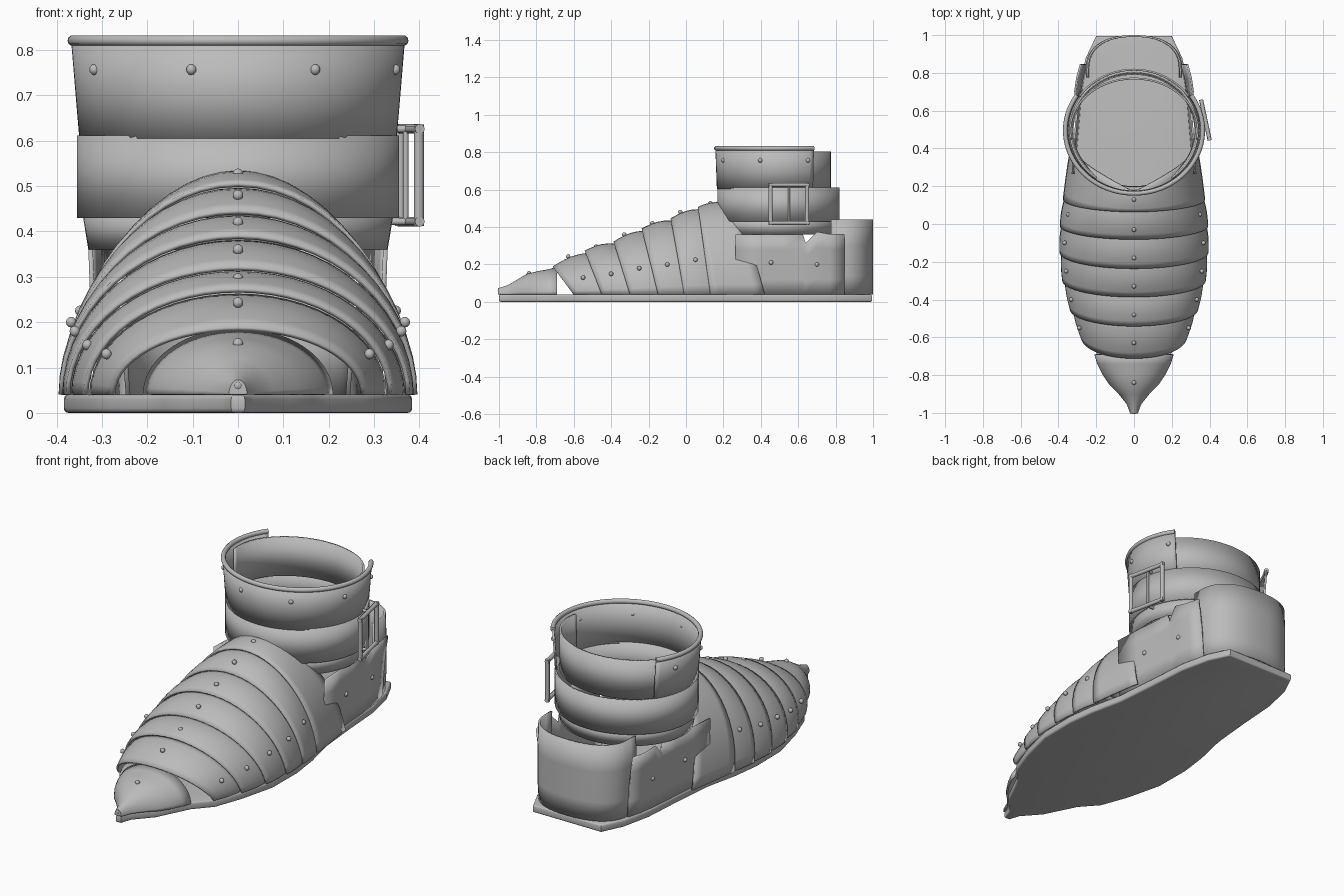
import bpy, bmesh, math
from mathutils import Vector

if "Cube" in bpy.data.objects:
    bpy.data.objects.remove(bpy.data.objects["Cube"])

steel = bpy.data.materials.new("steel grey")
steel.diffuse_color = (0.5, 0.5, 0.5, 1)
steel.use_nodes = True
steel.node_tree.nodes["Principled BSDF"].inputs["Base Color"].default_value = steel.diffuse_color
BASE = 0.04


def finish(name, bm, thick=0.0, angle=40):
    me = bpy.data.meshes.new(name)
    bmesh.ops.recalc_face_normals(bm, faces=bm.faces)
    bm.to_mesh(me)
    bm.free()
    ob = bpy.data.objects.new(name, me)
    bpy.context.collection.objects.link(ob)
    me.materials.append(steel)
    if thick:
        m = ob.modifiers.new("thickness", 'SOLIDIFY')
        m.thickness, m.offset = thick, 0
    bpy.ops.object.select_all(action='DESELECT')
    ob.select_set(True)
    bpy.context.view_layer.objects.active = ob
    bpy.ops.object.shade_smooth_by_angle(angle=math.radians(angle))
    return ob


def loft(name, rings, closed=False, thick=0.01, cap=False):
    bm = bmesh.new()
    vs = [[bm.verts.new(p) for p in r] for r in rings]
    n = len(rings[0])
    for a, b in zip(vs, vs[1:]):
        for i in range(n if closed else n - 1):
            j = (i + 1) % n
            bm.faces.new((a[i], a[j], b[j], b[i]))
    if cap:
        bm.faces.new(vs[0])
    return finish(name, bm, thick)


def arch(yt, yb, w, h, power=1.0, n=28):
    """Half-ellipse hoop, leaning from yb at the sole to yt at the crown."""
    pts = []
    for i in range(n + 1):
        a = math.pi * i / n
        s = math.sin(a)
        y = yt + (yb - yt) * max(0, 1 - s) ** power
        pts.append((w * math.cos(a), y, BASE + (h - BASE) * s))
    return pts


def oval(rx, ry, z, a0=0, a1=360, n=64, cy=0.495):
    """Arc in plan; angle 0 points to the front."""
    m = n if a1 - a0 == 360 else n + 1
    return [(rx * math.sin(t), cy - ry * math.cos(t), z)
            for t in (math.radians(a0 + (a1 - a0) * i / n) for i in range(m))]


def rod(name, pts, r):
    cu = bpy.data.curves.new(name, 'CURVE')
    cu.dimensions, cu.bevel_depth, cu.bevel_resolution = '3D', r, 3
    cu.use_fill_caps = True
    sp = cu.splines.new('POLY')
    sp.points.add(len(pts) - 1)
    for p, q in zip(sp.points, pts):
        p.co = (*q, 1)
    cu.materials.append(steel)
    ob = bpy.data.objects.new(name, cu)
    bpy.context.collection.objects.link(ob)
    return ob


# sole
half = [(0.015, -1), (0.035, -0.94), (0.115, -0.85), (0.165, -0.75), (0.2, -0.68),
        (0.28, -0.59), (0.335, -0.44), (0.382, -0.25), (0.384, -0.05), (0.365, 0.1),
        (0.325, 0.28), (0.305, 0.5), (0.29, 0.72), (0.255, 0.88), (0.2, 0.995)]
outline = half + [(-x, y) for x, y in reversed(half)]
bm = bmesh.new()
f = bm.faces.new([bm.verts.new((x, y, 0)) for x, y in outline])
up = bmesh.ops.extrude_face_region(bm, geom=[f])['geom']
bmesh.ops.translate(bm, vec=(0, 0, BASE), verts=[v for v in up if isinstance(v, bmesh.types.BMVert)])
rims = [e for e in bm.edges if abs(e.verts[0].co.z - e.verts[1].co.z) < 1e-4]
bmesh.ops.bevel(bm, geom=rims, offset=0.01, segments=3, affect='EDGES', profile=0.5)
finish("sole", bm)

# pointed toe cap
loft("toe_cap", [arch(y, y, w, h) for y, w, h in
     [(-1, 0.017, 0.07), (-0.95, 0.035, 0.085), (-0.9, 0.075, 0.115), (-0.85, 0.125, 0.145),
      (-0.79, 0.165, 0.16), (-0.74, 0.19, 0.168), (-0.69, 0.205, 0.182)]], cap=True)

# overlapping foot lames: crown y, sole y, half width, crown height of each front edge
edges = [(-0.71, -0.6, 0.275, 0.185), (-0.54, -0.45, 0.335, 0.27), (-0.385, -0.3, 0.375, 0.318),
         (-0.235, -0.15, 0.39, 0.388), (-0.08, -0.01, 0.388, 0.442), (0.065, 0.13, 0.372, 0.503),
         (0.17, 0.42, 0.33, 0.53)]
for k, (a, b) in enumerate(zip(edges, edges[1:])):
    last = k == 5
    rings = []
    for s in range(7):
        t = s / 6
        yt, yb, w, h = [p + (q - p) * t for p, q in zip(a, b)]
        bulge = 0.015 * math.sin(math.pi * t) * (0.4 if last else 1)
        tuck = 0 if last else 0.012 * t
        over = 0 if last else 0.02 * t
        rings.append(arch(yt + over, yb + over, w + bulge * 0.4 - tuck, h + bulge - tuck,
                          1 - 0.5 * t if last else 1))
    loft(f"foot_lame_{k + 1}", rings)

# heel side plates with a notched top edge, flaring at the rear
plan = [(0.265, 0.325, 0.36), (0.4, 0.318, 0.36), (0.52, 0.308, 0.36), (0.625, 0.3, 0.36),
        (0.64, 0.298, 0.315), (0.7, 0.292, 0.375), (0.77, 0.282, 0.362), (0.845, 0.262, 0.362)]
for side, s in (("right", 1), ("left", -1)):
    loft(f"side_plate_{side}", [
        [(s * (x - 0.012 * (1 - t) + (0.02 * t * t if y > 0.65 else 0)), y, BASE + (top - BASE) * t)
         for y, x, top in plan] for t in (0, 0.25, 0.5, 0.75, 1)])

# heel cup
cup = []
for z, g in ((BASE, 0.97), (0.14, 1.0), (0.3, 1.0), (0.44, 0.98)):
    row = [(-0.25 * g, 0.775, z)]
    for i in range(25):
        a = math.pi * (1 - i / 24)
        c, d = math.cos(a), math.sin(a)
        row.append((0.25 * g * math.copysign(abs(c) ** 0.85, c), 0.82 + 0.175 * d ** 0.85, z))
    cup.append(row + [(0.25 * g, 0.775, z)])
loft("heel_cup", cup)

# ankle: neck, strap, rear and front cuffs
loft("ankle_neck", [oval(0.325, 0.3, 0.36), oval(0.338, 0.312, 0.44)], True)
loft("ankle_strap", [oval(0.35, 0.322, 0.43), oval(0.35, 0.322, 0.612)], True)
loft("rear_cuff", [oval(0.338, 0.275, 0.6, 80, 280), oval(0.338, 0.275, 0.805, 80, 280)])
loft("front_cuff", [oval(0.345 + 0.018 * t, 0.325 + 0.008 * t, 0.605 + 0.215 * t, -124, 124)
                    for t in (0, 0.5, 1)])
rod("cuff_rim", oval(0.364, 0.333, 0.821, -124, 124), 0.012)

# buckle frame and tongue, turned to follow the strap
def buckle(u, z, out=0.0):
    t = math.radians(12)
    return (0.378 - u * math.sin(t) + out, 0.55 + u * math.cos(t), z)


U, Z0, Z1 = 0.1, 0.422, 0.626
corners = [buckle(-U, Z0), buckle(U, Z0), buckle(U, Z1), buckle(-U, Z1)]
for i in range(4):
    p, q = Vector(corners[i]), Vector(corners[(i + 1) % 4])
    e = (q - p).normalized() * 0.01
    rod(f"buckle_bar_{i + 1}", [p - e, q + e], 0.011)
rod("buckle_tongue", [buckle(0, Z0, -0.008), buckle(0, Z1, -0.008)], 0.006)
for z in (Z0, Z1):
    rod("buckle_mount", [(0.335, 0.55, z), buckle(0, z)], 0.008)

# rivets
spots = [(0, -0.995, 0.06), (0, -0.84, 0.153), (0, -0.63, 0.243), (0, -0.48, 0.296),
         (0, -0.33, 0.36), (0, -0.18, 0.42), (0, -0.03, 0.48), (0, 0.13, 0.527)]
sides = [(0.29, -0.55, 0.13), (0.332, -0.4, 0.15), (0.36, -0.25, 0.18), (0.368, -0.1, 0.2),
         (0.348, 0.05, 0.225), (0.312, 0.455, 0.21), (0.293, 0.7, 0.2)]
spots += [(s * x, y, z) for x, y, z in sides for s in (1, -1)]
spots += [oval(0.362, 0.334, 0.757, d, d + 1, 1)[0] for d in (-106, -61, -16.5, 28, 73, 118)]
bm = bmesh.new()
for p in spots:
    new = bmesh.ops.create_uvsphere(bm, u_segments=10, v_segments=6, radius=0.012)['verts']
    bmesh.ops.translate(bm, vec=p, verts=new)
finish("rivets", bm, angle=60)
